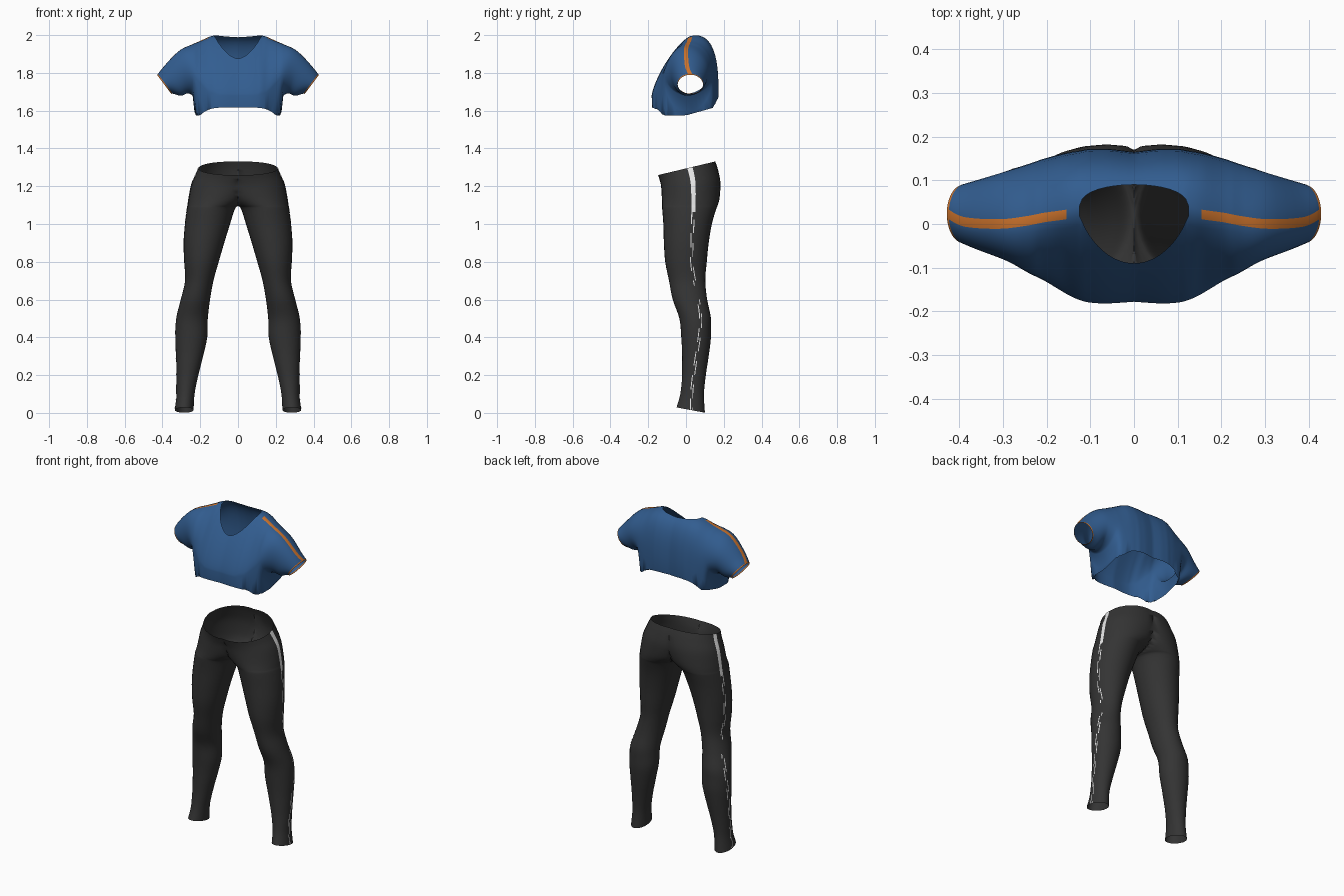
import bpy, bmesh
from math import sin, cos, acos, pi

if "Cube" in bpy.data.objects:
    bpy.data.objects.remove(bpy.data.objects["Cube"])


def material(name, color):
    m = bpy.data.materials.new(name)
    m.diffuse_color = (*color, 1)
    m.use_nodes = True
    node = next(n for n in m.node_tree.nodes if n.type == 'BSDF_PRINCIPLED')
    node.inputs["Base Color"].default_value = (*color, 1)
    node.inputs["Roughness"].default_value = 0.8
    return m


blue = material("blue fabric", (0.032, 0.11, 0.28))
orange = material("orange trim", (0.6, 0.17, 0.025))
charcoal = material("charcoal fabric", (0.034, 0.034, 0.034))
white = material("white stripe", (0.8, 0.8, 0.8))


def resample(stations, steps):
    """Smooth curve through the stations, kept between neighbours."""
    out = []
    last = len(stations) - 1
    for i in range(last):
        quad = [stations[max(0, min(last, i + k))] for k in (-1, 0, 1, 2)]
        for s in range(steps):
            t = s / steps
            row = []
            for p, a, b, n in zip(*quad):
                v = a + t * ((b - p) / 2 + t * (
                    p - 2.5 * a + 2 * b - n / 2 + t * (1.5 * (a - b) + (n - p) / 2)))
                row.append(max(min(a, b), min(max(a, b), v)))
            out.append(row)
    return out + [list(stations[-1])]


def loft(name, rings, closed, mats, rule):
    """Skin the rings; rule(row, column, corners) gives a material or None."""
    bm = bmesh.new()
    grid = [[bm.verts.new(p) for p in ring] for ring in rings]
    n = len(rings[0])
    for r in range(len(grid) - 1):
        for c in range(n if closed else n - 1):
            d = (c + 1) % n
            corners = (grid[r][c], grid[r][d], grid[r + 1][d], grid[r + 1][c])
            index = rule(r, c, corners)
            if index is not None:
                f = bm.faces.new(corners)
                f.material_index = index
                f.smooth = True
    bmesh.ops.delete(bm, geom=[v for v in bm.verts if not v.link_faces], context='VERTS')
    bmesh.ops.recalc_face_normals(bm, faces=bm.faces)
    mesh = bpy.data.meshes.new(name)
    bm.to_mesh(mesh)
    bm.free()
    for m in mats:
        mesh.materials.append(m)
    ob = bpy.data.objects.new(name, mesh)
    bpy.context.collection.objects.link(ob)
    mirror = ob.modifiers.new("Mirror", 'MIRROR')
    mirror.merge_threshold = 0.0005
    return ob


# Leggings: z, inner x, outer x, front y, back y, tilt, stripe y
leg = resample([
    (0.015, .235, .335, -.05, .10, -.014, .03),
    (0.10, .23, .325, -.03, .095, 0, .03),
    (0.20, .21, .325, -.02, .105, 0, .04),
    (0.30, .185, .328, -.02, .12, 0, .055),
    (0.40, .163, .332, -.025, .132, 0, .07),
    (0.50, .16, .327, -.035, .132, 0, .078),
    (0.60, .148, .303, -.07, .112, 0, .065),
    (0.70, .13, .28, -.09, .102, 0, .045),
    (0.80, .102, .285, -.11, .11, 0, .03),
    (0.90, .073, .288, -.117, .12, 0, .032),
    (1.00, .042, .281, -.12, .137, 0, .035),
    (1.08, .016, .27, -.126, .16, 0, .04),
    (1.10, -.01, .266, -.127, .168, 0, .04),
    (1.14, -.07, .26, -.128, .178, 0, .04),
    (1.21, -.13, .246, -.132, .182, .01, .038),
    (1.26, -.15, .225, -.14, .17, .025, .03),
    (1.295, -.15, .21, -.148, .155, .036, .02),
], 4)

SIDES = 32


def leg_ring(row):
    z, x0, x1, y0, y1, tilt, _ = row
    ring = []
    for k in range(SIDES):
        a = 2 * pi * k / SIDES
        x = (x0 + x1) / 2 + (x1 - x0) / 2 * cos(a)
        y = (y0 + y1) / 2 + (y1 - y0) / 2 * sin(a)
        ring.append((max(0, x), y, z + tilt * sin(a)))
    return ring


loft("leggings", [leg_ring(r) for r in leg], True, [charcoal],
     lambda r, c, vs: None if all(v.co.x < 1e-6 for v in vs) else 0)


# Side stripe: solid at the hip, broken twin lines lower down
def stripe_ring(row):
    z, x0, x1, y0, y1, tilt, mid = row
    half = 0.008 + 0.006 * max(0, (z - 0.9) / 0.4)
    ring = []
    for k in (-1, -.4, .4, 1):
        y = mid + half * k
        s = (2 * y - y0 - y1) / (y1 - y0)
        x = (x0 + x1) / 2 + (x1 - x0) / 2 * (1 - s * s) ** .5
        ring.append((x + 0.002, y, z + tilt * s))
    return ring


def stripe_rule(r, c, vs):
    z = vs[0].co.z
    if z > 1.05:
        return 0
    if c == 1 or 0.6 < z < 0.67 or (r + c) % 5 > 2:
        return None
    return 0


loft("leg_stripe", [stripe_ring(r) for r in leg], False, [white], stripe_rule)

# Cropped top: x, middle y, middle z, front y, back y, top z, drop, skew
NECK, STRIPE, CUFF = 0.125, 0.155, 0.385
top = resample([
    (0, .03, 1.68, -.178, .165, 2.0, .5, 0),
    (.06, .03, 1.68, -.182, .172, 2.0, .5, 0),
    (.10, .03, 1.68, -.180, .172, 2.0, .5, 0),
    (NECK, .03, 1.69, -.174, .168, 1.998, .5, 0),
    (STRIPE, .022, 1.70, -.16, .163, 1.99, .5, 0),
    (.205, .015, 1.75, -.13, .15, 1.967, .5, 0),
    (.24, .008, 1.79, -.113, .138, 1.952, .11, 0),
    (.29, 0, 1.80, -.085, .122, 1.92, .11, .15),
    (.345, .005, 1.757, -.062, .104, 1.838, .078, .55),
    (CUFF, .022, 1.742, -.046, .092, 1.795, .052, .75),
    (.39, .024, 1.738, -.044, .09, 1.79, .05, .75),
], 4)

N = 9


def hem(x, y):
    return 1.617 - 0.042 * min(1, abs(x) / .2) ** 5 + 0.28 * max(0, y)


def top_ring(row):
    x, yc, zc, front, back, high, drop, skew = row
    body = max(0, min(1, (0.27 - x) / 0.11))
    inside = max(0, 1 - (x / NECK) ** 2)
    # front half then back half, each from underneath up to the shoulder line
    halves = []
    for edge, power, gap in ((front, 1 + .5 * body, .12 * inside ** .7),
                             (back, 1 - .3 * body, .06 * inside ** .35)):
        reach = edge - yc
        stop = acos((max(.011, gap) / abs(reach)) ** (1 / power))
        pts = []
        for k in range(N):
            u = pi / 2 * (1 - k / N)
            y = yc + reach * cos(u)
            z = zc - drop * sin(u)
            pts.append((y, max(z, hem(x, y)) if x < .24 else z))
        for k in range(N + 1):
            t = stop * k / N
            pts.append((yc + reach * cos(t) ** power, zc + (high - zc) * sin(t) ** power))
        halves.append(pts)
    ring = halves[0] + halves[1][:0:-1]
    return [(x + skew * (z - zc), y, z) for y, z in ring]


def top_rule(r, c, vs):
    x = top[r][0]
    if c == 2 * N:  # shoulder line column
        if x < NECK - 1e-4:
            return None
        return 1 if x > STRIPE - 1e-4 else 0
    if x < .24 and all(v.co.z <= hem(v.co.x, v.co.y) + 1e-5 for v in vs):
        return None
    return 1 if x > CUFF - 1e-4 else 0


loft("cropped_top", [top_ring(r) for r in top], True, [blue, orange], top_rule)
